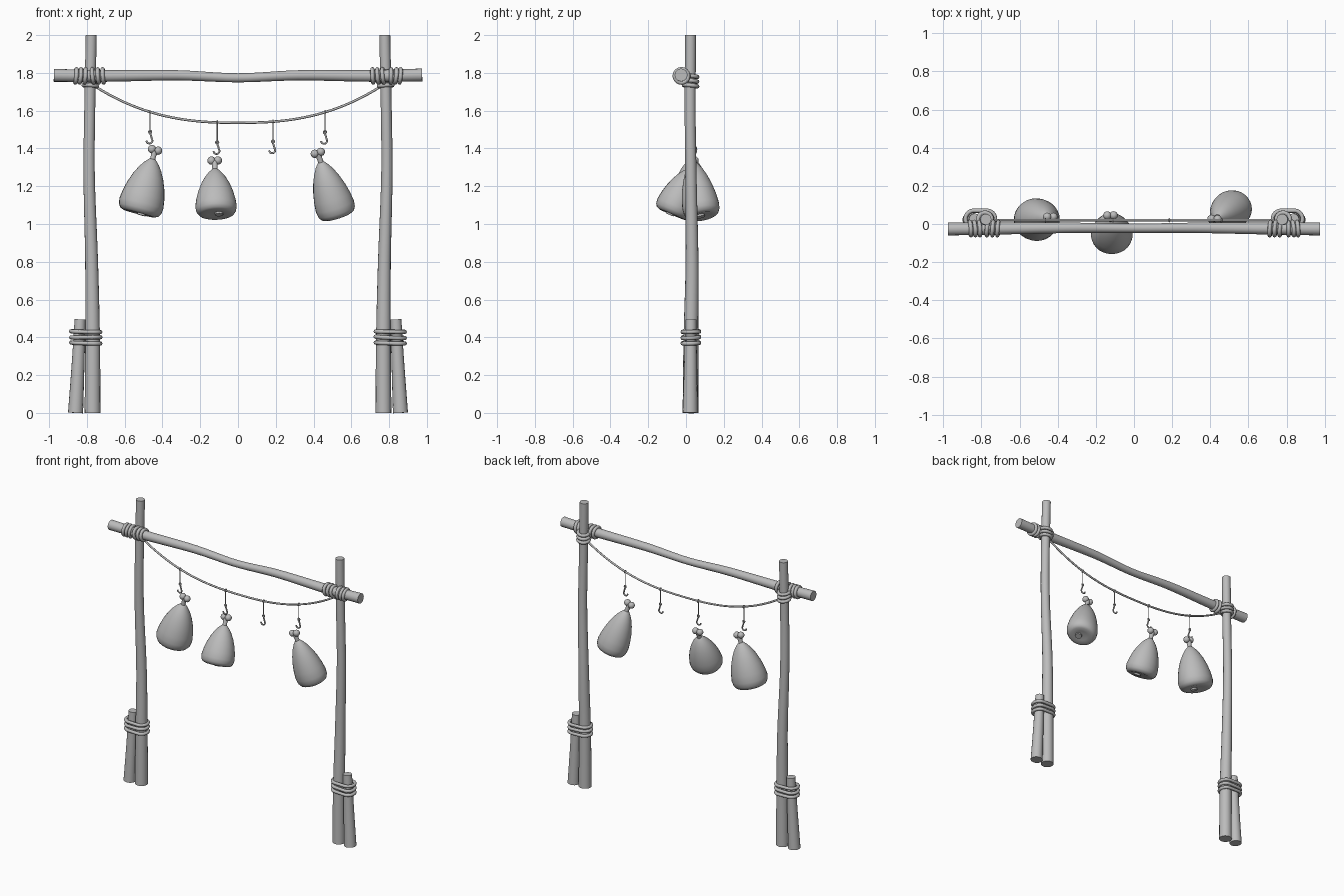
import bpy, bmesh, math, random
from mathutils import Vector, Matrix

random.seed(4)
cube = bpy.data.objects.get("Cube")
if cube:
    bpy.data.objects.remove(cube)

GREY = (0.5, 0.5, 0.5, 1.0)
mat = bpy.data.materials.new("plain grey")
mat.use_nodes = True
mat.diffuse_color = GREY
mat.node_tree.nodes["Principled BSDF"].inputs["Base Color"].default_value = GREY


def finish(name, bm, angle=50):
    bmesh.ops.recalc_face_normals(bm, faces=bm.faces)
    mesh = bpy.data.meshes.new(name)
    bm.to_mesh(mesh)
    bm.free()
    mesh.materials.append(mat)
    mesh.shade_smooth()
    mesh.set_sharp_from_angle(angle=math.radians(angle))
    obj = bpy.data.objects.new(name, mesh)
    bpy.context.collection.objects.link(obj)
    return obj


def smooth_path(points, steps=6):
    """Catmull-Rom through points of (x, y, z, radius)."""
    p = [Vector(q) for q in points]
    p = [2 * p[0] - p[1]] + p + [2 * p[-1] - p[-2]]
    out = []
    for a, b, c, d in zip(p, p[1:], p[2:], p[3:]):
        for i in range(steps):
            t = i / steps
            out.append(0.5 * (2 * b + (c - a) * t + (2 * a - 5 * b + 4 * c - d) * t * t
                              + (3 * b - a - 3 * c + d) * t ** 3))
    return out + [p[-2]]


def tube(bm, path, sides=12, closed=False):
    """Sweep a circle along points of (x, y, z, radius)."""
    pts = [Vector(q[:3]) for q in path]
    n = len(pts)
    rings, side, prev = [], None, None
    for i, p in enumerate(pts):
        after = pts[(i + 1) % n] if closed else pts[min(i + 1, n - 1)]
        before = pts[i - 1] if closed else pts[max(i - 1, 0)]
        t = (after - before).normalized()
        side = prev.rotation_difference(t) @ side if prev else t.orthogonal().normalized()
        prev = t
        up = t.cross(side)
        angles = [math.tau * k / sides for k in range(sides)]
        rings.append([bm.verts.new(p + path[i][3] * (side * math.cos(a) + up * math.sin(a)))
                      for a in angles])
    for i in range(n if closed else n - 1):
        a, b = rings[i], rings[(i + 1) % n]
        for k in range(sides):
            j = (k + 1) % sides
            bm.faces.new((a[k], a[j], b[j], b[k]))
    if not closed:
        bm.faces.new(rings[0][::-1])
        bm.faces.new(rings[-1])


def pole(name, points):
    bm = bmesh.new()
    tube(bm, smooth_path(points), 16)
    return finish(name, bm)


def loop(bm, centre, u, v, ru, rv, stretch=0, rope=0.011):
    """Closed rope ring, lengthened along u by stretch."""
    c, u, v = Vector(centre), Vector(u), Vector(v)
    path = []
    for k in range(28):
        a = math.tau * (k + 0.5) / 28
        s = stretch * (1 if math.cos(a) > 0 else -1)
        q = c + u * (ru * math.cos(a) + s) + v * rv * math.sin(a)
        path.append((*q, rope))
    tube(bm, path, 8, closed=True)


# Uprights, short stakes and lashings on both sides
for s, side in ((1, "left"), (-1, "right")):
    pole(side + "_post", [(s * .77, .024, 0, .042), (s * .77, .026, .4, .039),
                          (s * .775, .032, .8, .034), (s * .788, .026, 1.25, .03),
                          (s * .785, .022, 1.6, .029), (s * .777, .024, 2, .029)])
    pole(side + "_stake", [(s * .86, .022, 0, .04), (s * .847, .024, .25, .034),
                           (s * .836, .026, .495, .029)])
    bm = bmesh.new()
    for z in (.37, .4, .43):
        tilt = random.uniform(-.06, .06)
        loop(bm, (s * .806, .026, z), (1, 0, tilt), (0, 1, -tilt), .044, .044, .034)
    finish(side + "_stake_lashing", bm)
    bm = bmesh.new()
    for dx in (-.078, -.055, -.03, .012, .04, .066):
        tilt = random.uniform(-.12, .12)
        loop(bm, (s * (.78 - dx), -.024, 1.784), (tilt, 1, 0), (-tilt, 0, 1), .036, .036)
    for z in (1.732, 1.757, 1.782):
        loop(bm, (s * .782, .024, z), (1, 0, .08 * s), (0, 1, -.1), .036, .036)
    finish(side + "_beam_lashing", bm)

# Cross beam
pole("cross_beam", [(-.975, -.026, 1.787, .034), (-.7, -.024, 1.784, .031),
                    (-.32, -.02, 1.787, .027), (0, -.022, 1.774, .024),
                    (.32, -.02, 1.787, .027), (.7, -.024, 1.784, .031),
                    (.975, -.026, 1.789, .034)])


# Sagging rope
def rope_height(x):
    return 1.536 + .195 * (abs(x) / .76) ** 2.5


bm = bmesh.new()
tube(bm, [(x, .02, rope_height(x), .0065) for x in (-.76 + 1.52 * i / 40 for i in range(41))], 8)
finish("sagging_rope", bm)

# Hanging hooks
for i, x in enumerate((-.465, -.11, .185, .46)):
    top = rope_height(x)
    low = top - .105
    bm = bmesh.new()
    loop(bm, (x, .02, top), (0, 1, 0), (0, 0, 1), .009, .009, rope=.003)
    tube(bm, [(x, .02, top, .003), (x, .02, low, .003)], 6)
    loop(bm, (x, .02, low), (1, 0, 0), (0, 0, 1), .007, .007, rope=.004)
    hook = [(x, .02, low - .008, .005), (x + .006, .02, low - .025, .005)]
    for k in range(10):
        a = .7 - k * .42
        hook.append((x + .016 * math.cos(a) - .004, .02, low - .046 + .016 * math.sin(a), .005))
    tube(bm, hook, 8)
    finish("hook_%d" % (i + 1), bm)

# Meat joints: bell-shaped body, knobbed bone and bone end underneath
BODY = [(0, .006), (.045, .004), (.078, 0), (.097, .008), (.108, .026), (.112, .055), (.106, .1),
        (.094, .15), (.076, .2), (.056, .24), (.037, .268), (.022, .285), (.014, .292)]


def joint(name, top, bottom, width, depth):
    top, bottom = Vector(top), Vector(bottom)
    axis = top - bottom
    z = axis.normalized()
    x = (Vector((1, 0, 0)) - z * z.x).normalized()
    frame = Matrix((x, z.cross(x), z)).transposed().to_4x4()
    frame.translation = bottom
    scale = axis.length / .29

    bm = bmesh.new()
    verts = [bm.verts.new((r, 0, h * scale)) for r, h in BODY]
    edges = [bm.edges.new(e) for e in zip(verts, verts[1:])]
    bmesh.ops.spin(bm, geom=verts + edges, axis=(0, 0, 1), cent=(0, 0, 0),
                   angle=math.tau, steps=28)
    bmesh.ops.remove_doubles(bm, verts=bm.verts, dist=.0005)
    bmesh.ops.holes_fill(bm, edges=bm.edges)
    for v in bm.verts:
        v.co.x *= width
        v.co.y *= depth
    bm.transform(frame)
    finish(name + "_meat", bm, 70)

    bm = bmesh.new()
    h = axis.length
    tube(bm, [(0, 0, h - .03, .02), (0, 0, h + .01, .014), (0, 0, h + .045, .017)], 12)
    for sx in (-1, 1):
        bmesh.ops.create_uvsphere(bm, u_segments=14, v_segments=10, radius=.022,
                                  matrix=Matrix.Translation((sx * .017, 0, h + .052)))
    bm.transform(frame)
    finish(name + "_bone", bm)

    bm = bmesh.new()
    tube(bm, [(.015, -.01, .02, .022), (.015, -.01, -.006, .022), (.015, -.01, -.006, .011),
              (.015, -.01, .002, .009)], 14)
    bm.transform(frame)
    finish(name + "_bone_end", bm)


joint("right_joint", (-.452, .035, 1.342), (-.525, .02, 1.055), 1.07, 1)
joint("middle_joint", (-.122, .025, 1.288), (-.115, -.075, 1.05), .98, .92)
joint("left_joint", (.438, .035, 1.328), (.53, .088, 1.04), .94, .88)
